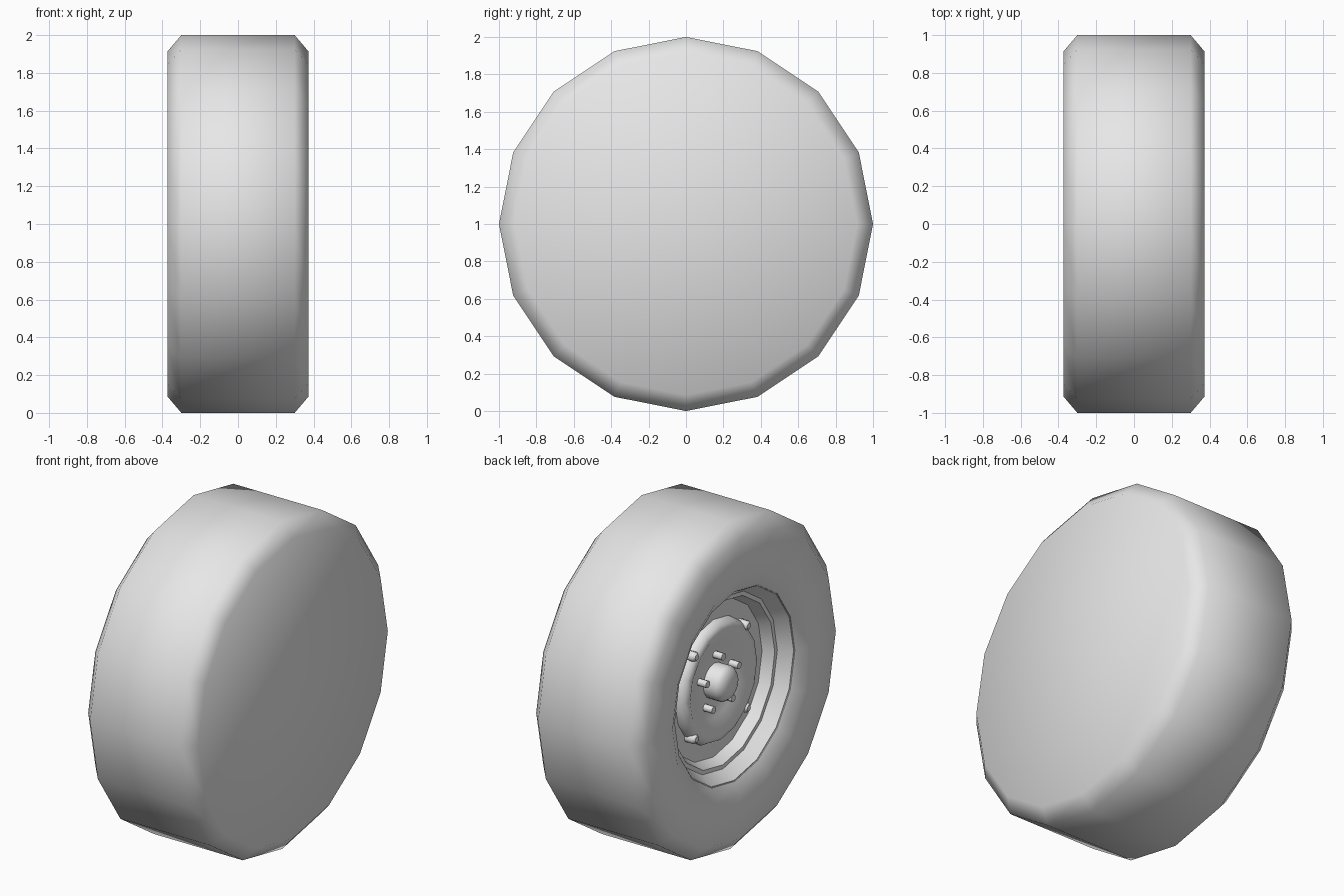
import bpy, bmesh, math
from mathutils import Vector

cube = bpy.data.objects.get("Cube")
if cube:
    bpy.data.objects.remove(cube, do_unlink=True)

SIDES = 16
AXLE_Z = 1.0

grey = bpy.data.materials.new("plain_grey")
grey.use_nodes = True
grey.diffuse_color = (0.8, 0.8, 0.8, 1)
grey.node_tree.nodes["Principled BSDF"].inputs["Base Color"].default_value = (0.8, 0.8, 0.8, 1)


def lathe(name, profile, smooth_angle, sides=SIDES, y=0.0, z=0.0):
    """Spin (x, radius) points round the x axis; both ends are capped."""
    bm = bmesh.new()
    rings = []
    for x, r in profile:
        ring = []
        for i in range(sides):
            a = math.tau * i / sides
            ring.append(bm.verts.new((x, r * math.sin(a), r * math.cos(a))))
        rings.append(ring)
    for a, b in zip(rings, rings[1:]):
        for i in range(sides):
            j = (i + 1) % sides
            bm.faces.new((a[i], a[j], b[j], b[i]))
    bm.faces.new(rings[0])
    bm.faces.new(rings[-1])
    bmesh.ops.recalc_face_normals(bm, faces=bm.faces)
    mesh = bpy.data.meshes.new(name)
    bm.to_mesh(mesh)
    bm.free()
    mesh.materials.append(grey)
    obj = bpy.data.objects.new(name, mesh)
    obj.location = Vector((0, y, AXLE_Z + z))
    bpy.context.collection.objects.link(obj)
    bpy.ops.object.select_all(action="DESELECT")
    obj.select_set(True)
    bpy.context.view_layer.objects.active = obj
    bpy.ops.object.shade_smooth_by_angle(angle=math.radians(smooth_angle))
    return obj


# Tire: plain outer face, chamfered tread, open side with a bore for the rim
lathe("tire", [(0.372, 0.915), (0.30, 1.0), (-0.30, 1.0), (-0.372, 0.915),
               (-0.372, 0.66), (-0.33, 0.58), (-0.10, 0.58)], 60)

# Rim: stepped well with a flat floor
lathe("rim", [(-0.10, 0.59), (-0.325, 0.59), (-0.325, 0.575), (-0.25, 0.525),
              (-0.25, 0.50), (-0.185, 0.47), (-0.185, 0.10), (-0.10, 0.10)], 30)

# Raised rounded ring with a dished centre
lathe("wheel_disc", [(-0.15, 0.37), (-0.20, 0.37), (-0.235, 0.35), (-0.245, 0.31),
                     (-0.20, 0.22), (-0.19, 0.10)], 50)

# Domed hub cap
lathe("hub_cap", [(-0.15, 0.105), (-0.27, 0.105), (-0.295, 0.085), (-0.31, 0.045)], 60)

# Five wheel bolts, one at the top
for i in range(5):
    a = math.tau * i / 5
    lathe(f"wheel_bolt_{i + 1}", [(-0.16, 0.022), (-0.255, 0.022)], 50, 8,
          0.16 * math.sin(a), 0.16 * math.cos(a))

# Four small studs on the ring diagonals
for i in range(4):
    a = math.tau * (i + 0.5) / 4
    lathe(f"ring_stud_{i + 1}", [(-0.16, 0.03), (-0.235, 0.03), (-0.25, 0.018)], 50, 8,
          0.355 * math.sin(a), 0.355 * math.cos(a))
